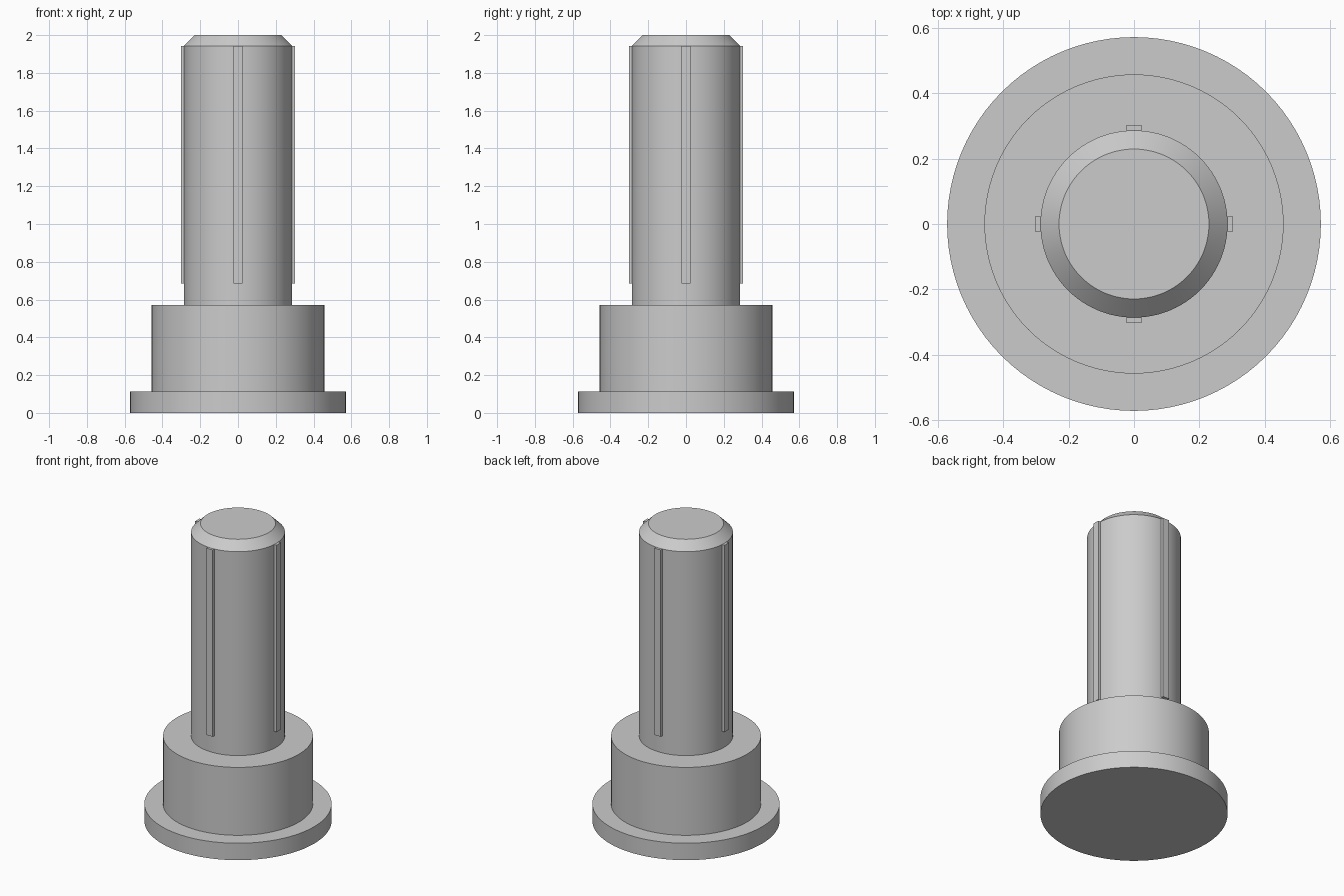
import bpy, bmesh, math

if "Cube" in bpy.data.objects:
    bpy.data.objects.remove(bpy.data.objects["Cube"])

grey = bpy.data.materials.new("plain grey")
grey.diffuse_color = (0.6, 0.6, 0.6, 1)
grey.use_nodes = True
grey.node_tree.nodes["Principled BSDF"].inputs["Base Color"].default_value = grey.diffuse_color
SEGMENTS = 96


def finish(bm, name):
    bmesh.ops.recalc_face_normals(bm, faces=bm.faces)
    mesh = bpy.data.meshes.new(name)
    bm.to_mesh(mesh)
    bm.free()
    mesh.materials.append(grey)
    obj = bpy.data.objects.new(name, mesh)
    bpy.context.collection.objects.link(obj)
    return obj


def lathe(name, profile):
    """Stack rings of (radius, z) and cap both ends."""
    bm = bmesh.new()
    rings = []
    for r, z in profile:
        angles = [2 * math.pi * i / SEGMENTS for i in range(SEGMENTS)]
        rings.append([bm.verts.new((r * math.cos(a), r * math.sin(a), z)) for a in angles])
    for low, high in zip(rings, rings[1:]):
        for i in range(SEGMENTS):
            j = (i + 1) % SEGMENTS
            bm.faces.new((low[i], low[j], high[j], high[i]))
    bm.faces.new(rings[0][::-1])
    bm.faces.new(rings[-1])
    obj = finish(bm, name)
    bpy.ops.object.select_all(action='DESELECT')
    obj.select_set(True)
    bpy.context.view_layer.objects.active = obj
    bpy.ops.object.shade_smooth_by_angle(angle=math.radians(30))


# Stepped body: flange, collar and chamfered shaft in one turned piece
lathe("stepped_pin", [(0.571, 0), (0.571, 0.114), (0.457, 0.114), (0.457, 0.571),
                      (0.286, 0.571), (0.286, 1.943), (0.229, 2.0)])

# Four narrow ribs along the shaft, sunk slightly into it
for k, side in enumerate(("right", "back", "left", "front")):
    bm = bmesh.new()
    bmesh.ops.create_cube(bm, size=1)
    for v in bm.verts:
        v.co.x = 0.303 if v.co.x > 0 else 0.27
        v.co.y *= 0.046
        v.co.z = 1.943 if v.co.z > 0 else 0.686
    rib = finish(bm, "rib_" + side)
    rib.rotation_euler.z = k * math.pi / 2
